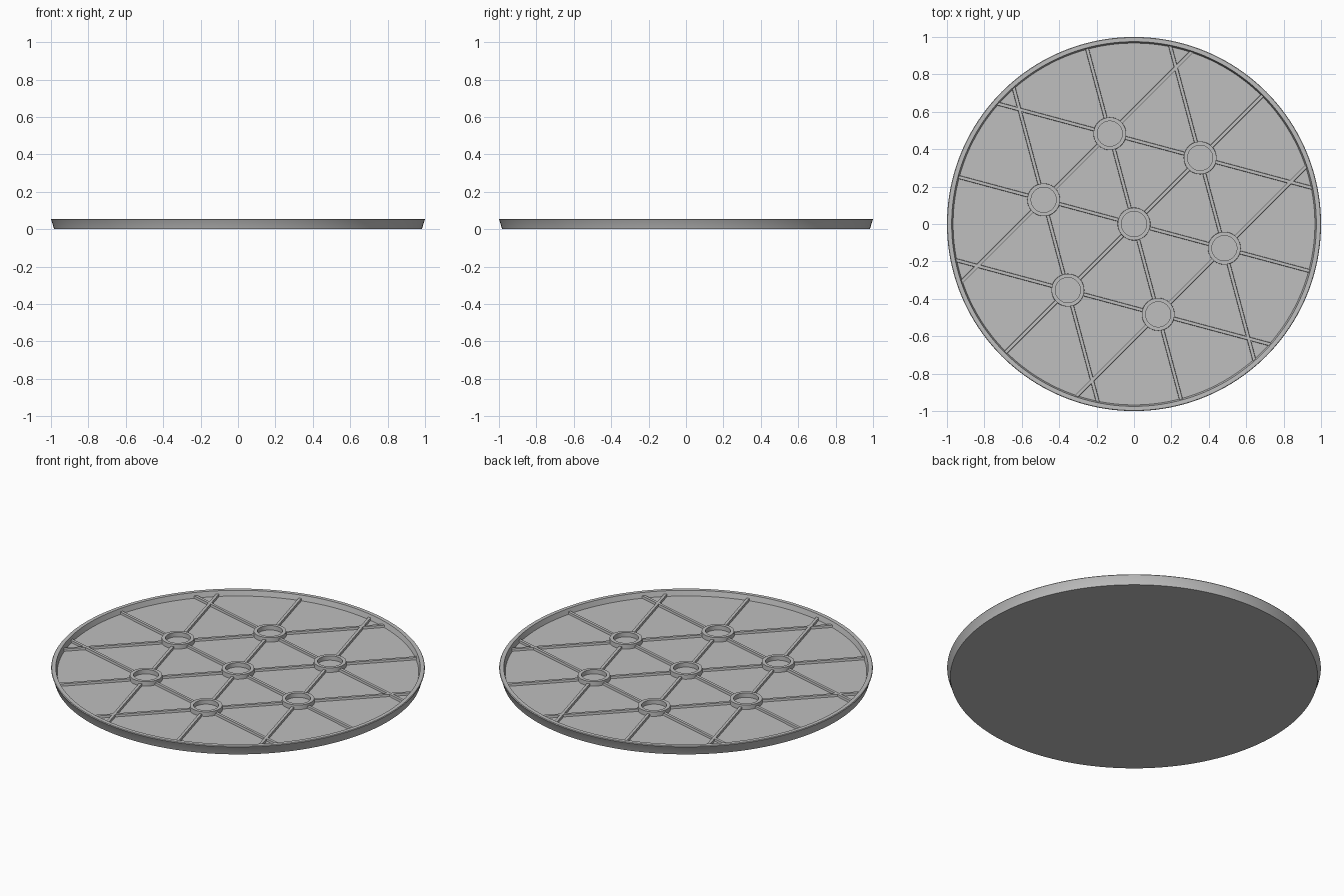
import bpy, bmesh, math
from mathutils import Vector, Matrix

cube = bpy.data.objects.get("Cube")
if cube:
    bpy.data.objects.remove(cube, do_unlink=True)

# Single grey material
grey = bpy.data.materials.new("plain_grey")
grey.use_nodes = True
GREY = (0.52, 0.52, 0.52, 1)
grey.diffuse_color = GREY
grey.node_tree.nodes["Principled BSDF"].inputs["Base Color"].default_value = GREY

FLOOR, RIB_TOP, RING_TOP, RIM_TOP = 0.026, 0.039, 0.052, 0.056
SPACING = 0.5
RING_IN, RING_OUT = 0.067, 0.087
TILT = math.radians(45)


def add_object(name, bm):
    bmesh.ops.recalc_face_normals(bm, faces=bm.faces)
    mesh = bpy.data.meshes.new(name)
    bm.to_mesh(mesh)
    bm.free()
    obj = bpy.data.objects.new(name, mesh)
    bpy.context.collection.objects.link(obj)
    mesh.materials.append(grey)
    bpy.ops.object.select_all(action='DESELECT')
    obj.select_set(True)
    bpy.context.view_layer.objects.active = obj
    bpy.ops.object.shade_smooth_by_angle(angle=math.radians(25))
    return obj


def lathe(name, profile, steps, centre=(0, 0), closed=False):
    """Spin a (radius, height) profile around the vertical axis."""
    bm = bmesh.new()
    verts = [bm.verts.new((r, 0, z)) for r, z in profile]
    pairs = list(zip(verts, verts[1:]))
    if closed:
        pairs.append((verts[-1], verts[0]))
    edges = [bm.edges.new(p) for p in pairs]
    bmesh.ops.spin(bm, geom=verts + edges, cent=(0, 0, 0), axis=(0, 0, 1),
                   angle=math.tau, steps=steps, use_merge=True)
    bmesh.ops.remove_doubles(bm, verts=bm.verts, dist=0.0001)
    bmesh.ops.translate(bm, verts=bm.verts, vec=(*centre, 0))
    return add_object(name, bm)


# Shallow tray with a flared outer wall and a narrow lip
lathe("tray", [(0, 0), (0.983, 0), (0.998, 0.049), (1.0, 0.052),
               (0.997, RIM_TOP), (0.975, RIM_TOP), (0.967, FLOOR),
               (0, FLOOR)], 160)

# Seven raised rings: one central, six around it
ring_profile = [(RING_IN, FLOOR - 0.004), (RING_OUT + 0.001, FLOOR - 0.004),
                (RING_OUT, RING_TOP), (RING_IN, RING_TOP)]
centres = [Vector((0, 0))]
for k in range(6):
    a = TILT + k * math.tau / 6
    centres.append(SPACING * Vector((math.cos(a), math.sin(a))))
for i, c in enumerate(centres):
    lathe(f"ring_{i + 1}", ring_profile, 48, c, closed=True)


def add_rib(bm, start, end, offset, turn):
    """Slightly tapered bar lying along one lattice line."""
    box = bmesh.ops.create_cube(bm, size=1)["verts"]
    for v in box:
        x = end if v.co.x > 0 else start
        z = RIB_TOP if v.co.z > 0 else FLOOR - 0.004
        half = 0.008 if v.co.z > 0 else 0.010
        y = offset + math.copysign(half, v.co.y)
        v.co = turn @ Vector((x, y, z))


# Ribs in three directions, broken at each ring and ending in the wall
row = SPACING * math.sqrt(3) / 2
stop = (RING_IN + RING_OUT) / 2
for k in range(3):
    bm = bmesh.new()
    turn = Matrix.Rotation(TILT + k * math.tau / 6, 3, 'Z')
    for offset, stations in ((-row, (-SPACING / 2, SPACING / 2)),
                             (0, (-SPACING, 0, SPACING)),
                             (row, (-SPACING / 2, SPACING / 2))):
        reach = math.sqrt(0.976 ** 2 - offset ** 2)
        starts = [-reach] + [s + stop for s in stations]
        ends = [s - stop for s in stations] + [reach]
        for s, e in zip(starts, ends):
            add_rib(bm, s, e, offset, turn)
    add_object(f"ribs_{k + 1}", bm)
